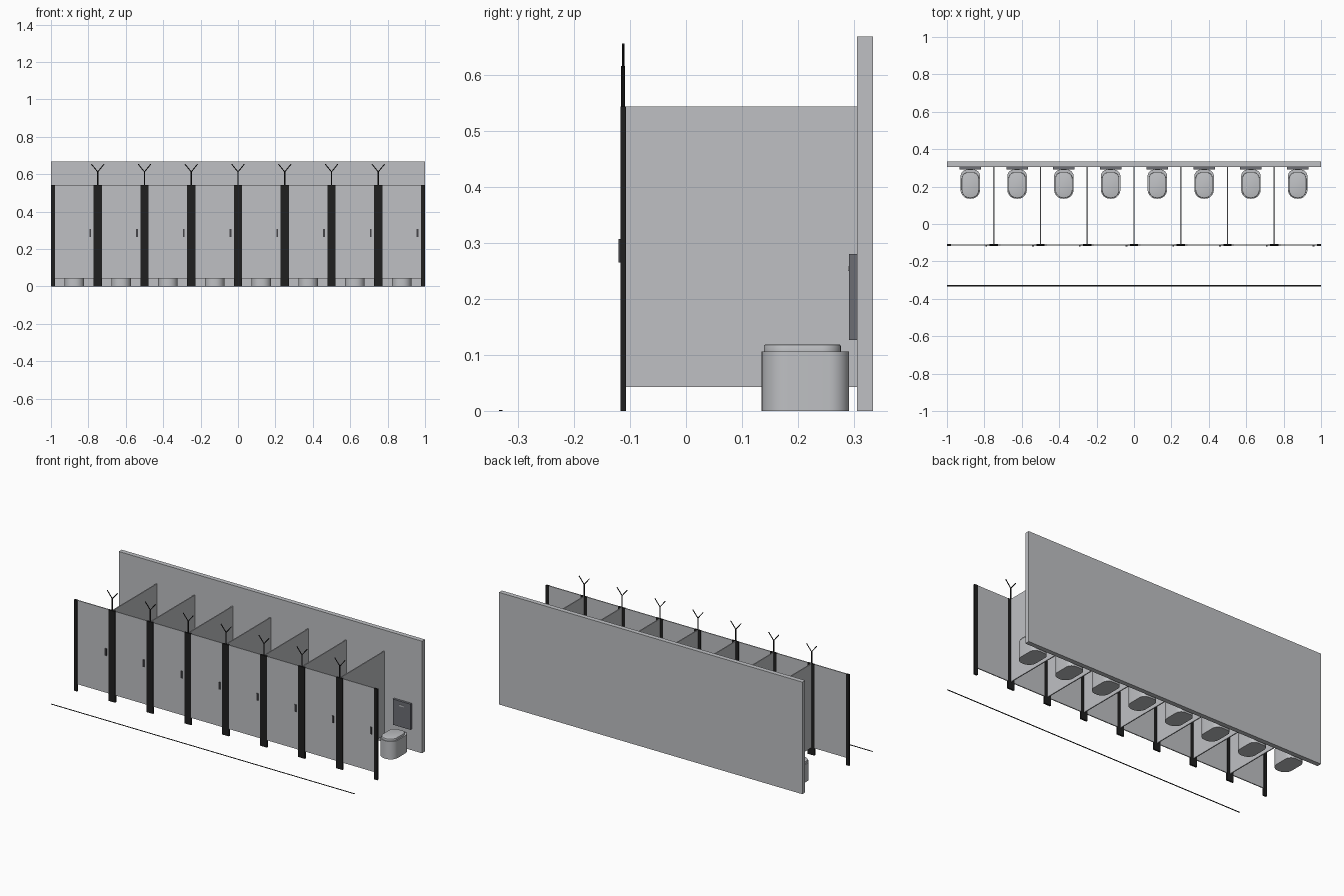
import bpy, bmesh, math
from mathutils import Vector

if "Cube" in bpy.data.objects:
    bpy.data.objects.remove(bpy.data.objects["Cube"])


def material(name, rgb):
    m = bpy.data.materials.new(name)
    m.diffuse_color = (*rgb, 1)
    m.use_nodes = True
    m.node_tree.nodes["Principled BSDF"].inputs["Base Color"].default_value = m.diffuse_color
    return m


LIGHT = material("light grey", (0.52, 0.53, 0.55))
PANEL = material("slate grey", (0.15, 0.155, 0.175))
METAL = material("dark metal", (0.06, 0.06, 0.065))
BLACK = material("black", (0.014, 0.014, 0.014))


def finish(name, bm, mat, smooth=False):
    bmesh.ops.recalc_face_normals(bm, faces=bm.faces)
    me = bpy.data.meshes.new(name)
    bm.to_mesh(me)
    bm.free()
    me.materials.append(mat)
    ob = bpy.data.objects.new(name, me)
    bpy.context.collection.objects.link(ob)
    if smooth:
        bpy.ops.object.select_all(action='DESELECT')
        ob.select_set(True)
        bpy.context.view_layer.objects.active = ob
        bpy.ops.object.shade_smooth_by_angle(angle=math.radians(35))
    return ob


def box(name, x, y, z, mat):
    """Box from (min, max) ranges."""
    bm = bmesh.new()
    bmesh.ops.create_cube(bm, size=1)
    for v in bm.verts:
        v.co = [r[0] if c < 0 else r[1] for c, r in zip(v.co, (x, y, z))]
    return finish(name, bm, mat)


def rod(name, a, b, radius, mat):
    """Thin cylinder between two points."""
    a, b = Vector(a), Vector(b)
    bm = bmesh.new()
    bmesh.ops.create_cone(bm, cap_ends=True, segments=8, radius1=radius,
                          radius2=radius, depth=(b - a).length)
    rot = (b - a).to_track_quat('Z', 'Y')
    for v in bm.verts:
        v.co = rot @ v.co + (a + b) / 2
    return finish(name, bm, mat, True)


def outline(cx, half, y0, y1, r_front, r_back, n=10):
    """Rounded rectangle in plan, with separate front and back corner radii."""
    pts = []
    corners = [(1, y1, r_back, 0), (-1, y1, r_back, 90),
               (-1, y0, r_front, 180), (1, y0, r_front, 270)]
    for sx, y, r, start in corners:
        ox = cx + sx * (half - r)
        oy = y - r if y == y1 else y + r
        for i in range(n + 1):
            t = math.radians(start + 90 * i / n)
            pts.append((ox + r * math.cos(t), oy + r * math.sin(t)))
    return pts


def rounded_block(name, cx, half, y0, y1, rf, rb, levels, mat):
    """Stack of rounded outlines; levels are (height, inset)."""
    bm = bmesh.new()
    rings = []
    for z, d in levels:
        pts = outline(cx, half - d, y0 + d, y1 - d, rf - d, rb - d)
        rings.append([bm.verts.new((x, y, z)) for x, y in pts])
    n = len(rings[0])
    for lo, hi in zip(rings, rings[1:]):
        for i in range(n):
            j = (i + 1) % n
            bm.faces.new((lo[i], lo[j], hi[j], hi[i]))
    bm.faces.new(rings[0][::-1])
    bm.faces.new(rings[-1])
    return finish(name, bm, mat, True)


PITCH, STALLS = 0.25, 8
LOW, HIGH = 0.043, 0.543
FRONT = -0.112

# Back wall and floor strip
box("back_wall", (-1, 1), (0.305, 0.333), (0, 0.668), LIGHT)
box("floor_strip", (-1, 1), (-0.333, -0.327), (0, 0.002), BLACK)

# End posts
for s in (-1, 1):
    box("end_post", sorted((s, s * 0.979)), (-0.117, -0.107), (0, HIGH), BLACK)

# Dividers, posts and forked toppers
for i in range(1, STALLS):
    x = -1 + i * PITCH
    box("divider", (x - 0.003, x + 0.003), (-0.107, 0.305), (LOW, HIGH), LIGHT)
    box("post", (x - 0.022, x + 0.022), (-0.117, -0.107), (0, HIGH), BLACK)
    rod("topper_stem", (x, FRONT, HIGH), (x, FRONT, 0.615), 0.0035, BLACK)
    for s in (-1, 1):
        rod("topper_arm", (x, FRONT, 0.612), (x + s * 0.034, FRONT, 0.654),
            0.0025, BLACK)

# Stall contents
for i in range(STALLS):
    x0 = -1 + i * PITCH
    x1, cx = x0 + PITCH, x0 + PITCH / 2
    left = x0 + (0.021 if i == 0 else 0.022)
    right = x1 - (0.021 if i == STALLS - 1 else 0.022)
    box("door", (left, right), (-0.115, -0.109), (LOW, HIGH), LIGHT)
    box("door_handle", (x1 - 0.045, x1 - 0.035), (-0.12, -0.115),
        (0.265, 0.307), METAL)

    # Toilet bowl and lid
    rounded_block("toilet_bowl", cx, 0.052, 0.135, 0.291, 0.048, 0.036,
                  [(0, 0), (0.106, 0)], LIGHT)
    rounded_block("toilet_lid", cx, 0.046, 0.139, 0.276, 0.044, 0.034,
                  [(0.106, 0), (0.1155, 0), (0.118, 0.001), (0.119, 0.004)],
                  LIGHT)

    # Flush panel with button
    box("flush_panel", (cx - 0.058, cx + 0.058), (0.291, 0.305),
        (0.127, 0.28), PANEL)
    box("flush_button", (cx - 0.014, cx + 0.014), (0.289, 0.291),
        (0.25, 0.258), LIGHT)
